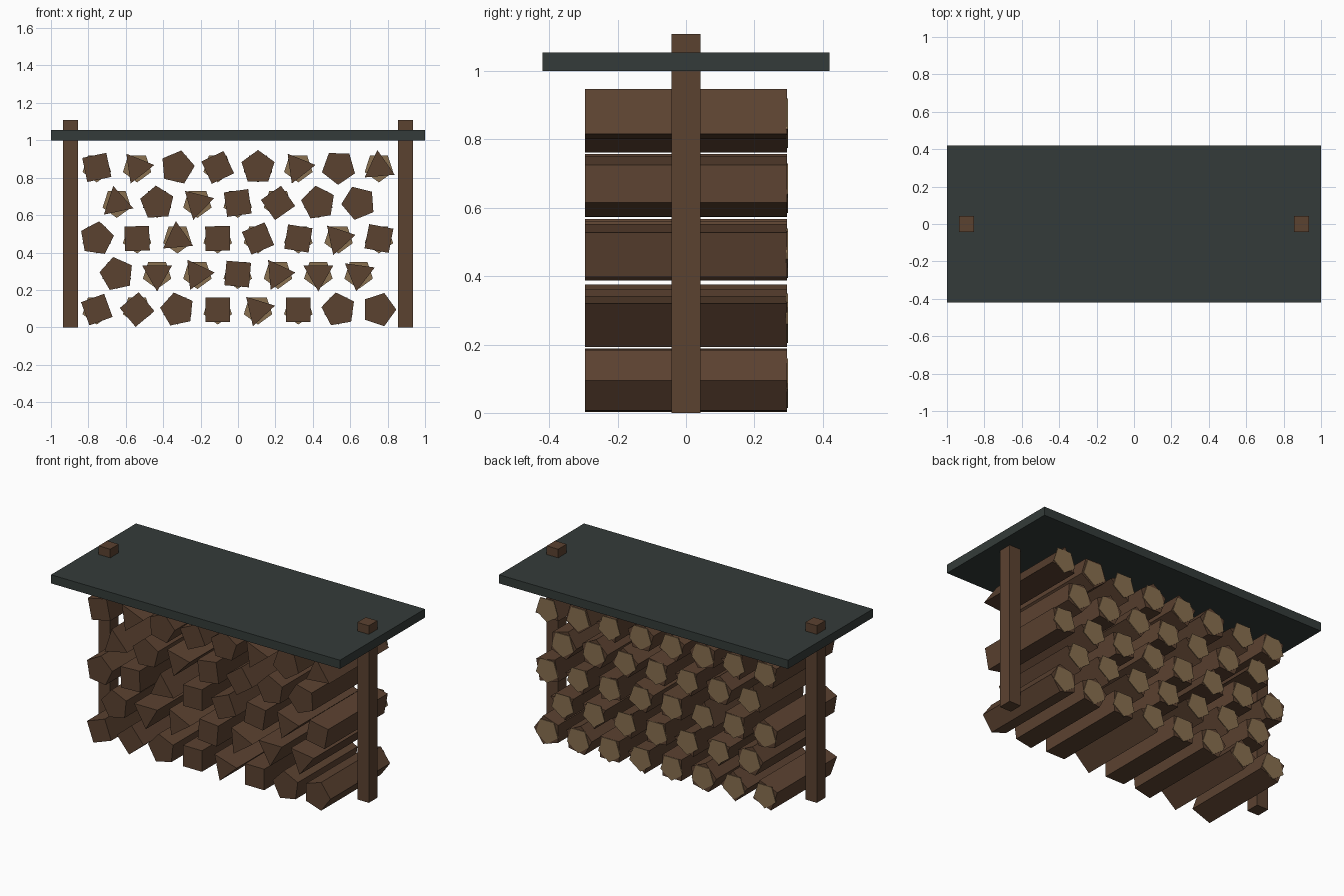
import bpy, bmesh, math

if "Cube" in bpy.data.objects:
    bpy.data.objects.remove(bpy.data.objects["Cube"])


def material(name, rgb):
    m = bpy.data.materials.new(name)
    m.diffuse_color = (*rgb, 1)
    m.use_nodes = True
    m.node_tree.nodes["Principled BSDF"].inputs["Base Color"].default_value = m.diffuse_color
    return m


BARK = material("bark", (0.105, 0.054, 0.030))
CUT = material("cut_wood", (0.25, 0.16, 0.08))
POST = material("post_wood", (0.105, 0.054, 0.030))
ROOF = material("roof_slate", (0.034, 0.044, 0.041))


def add_object(name, bm, mat):
    bmesh.ops.recalc_face_normals(bm, faces=bm.faces)
    me = bpy.data.meshes.new(name)
    bm.to_mesh(me)
    bm.free()
    me.materials.append(mat)
    ob = bpy.data.objects.new(name, me)
    bpy.context.collection.objects.link(ob)


def box(name, x, y, z, mat):
    bm = bmesh.new()
    bmesh.ops.create_cube(bm, size=1)
    for v in bm.verts:
        v.co = [lo + (c + 0.5) * (hi - lo) for c, (lo, hi) in zip(v.co, (x, y, z))]
    add_object(name, bm, mat)


def prism(name, sides, angle, radius, x, z, y0, y1, mat):
    """Regular prism lying along y; angle is the first corner seen from the front."""
    bm = bmesh.new()
    ring = []
    for i in range(sides):
        a = math.radians(angle) + 2 * math.pi * i / sides
        ring.append(bm.verts.new((x + radius * math.cos(a), y0, z + radius * math.sin(a))))
    face = bm.faces.new(ring)
    ext = bmesh.ops.extrude_face_region(bm, geom=[face])["geom"]
    for v in ext:
        if isinstance(v, bmesh.types.BMVert):
            v.co.y = y1
    add_object(name, bm, mat)


# Roof board and two posts
box("roof", (-1, 1), (-0.42, 0.42), (1.0, 1.054), ROOF)
for side, cx in (("left", -0.895), ("right", 0.895)):
    box(side + "_post", (cx - 0.04, cx + 0.04), (-0.042, 0.042), (0, 1.108), POST)

# Stacked split logs, bottom row first: (number of sides, turn in degrees)
ROWS = [
    [(4, 65), (4, 85), (5, 30), (4, 45), (3, 13), (4, 45), (5, 28), (5, 0)],
    [(5, 30), (3, 30), (3, 5), (4, 40), (3, 5), (3, 30), (3, 22)],
    [(5, 10), (4, 47), (3, -25), (4, 46), (4, 68), (4, 36), (3, 12), (4, 34)],
    [(3, -18), (5, 22), (3, 16), (4, 53), (4, 80), (5, 27), (5, 40)],
    [(4, 57), (3, 8), (5, 5), (4, 70), (5, 18), (3, 8), (5, 52), (3, -25)],
]
for r, row in enumerate(ROWS):
    z = 0.095 + 0.19 * r
    for i, (sides, turn) in enumerate(row):
        x = (-0.648 if r % 2 else -0.755) + 0.2155 * i
        prism(f"log_{r}_{i}", sides, turn, 0.093, x, z, -0.295, 0.295, BARK)
        # Pale cut face on the back end
        prism(f"log_end_{r}_{i}", 5, 270, 0.08, x, z, 0.293, 0.299, CUT)
